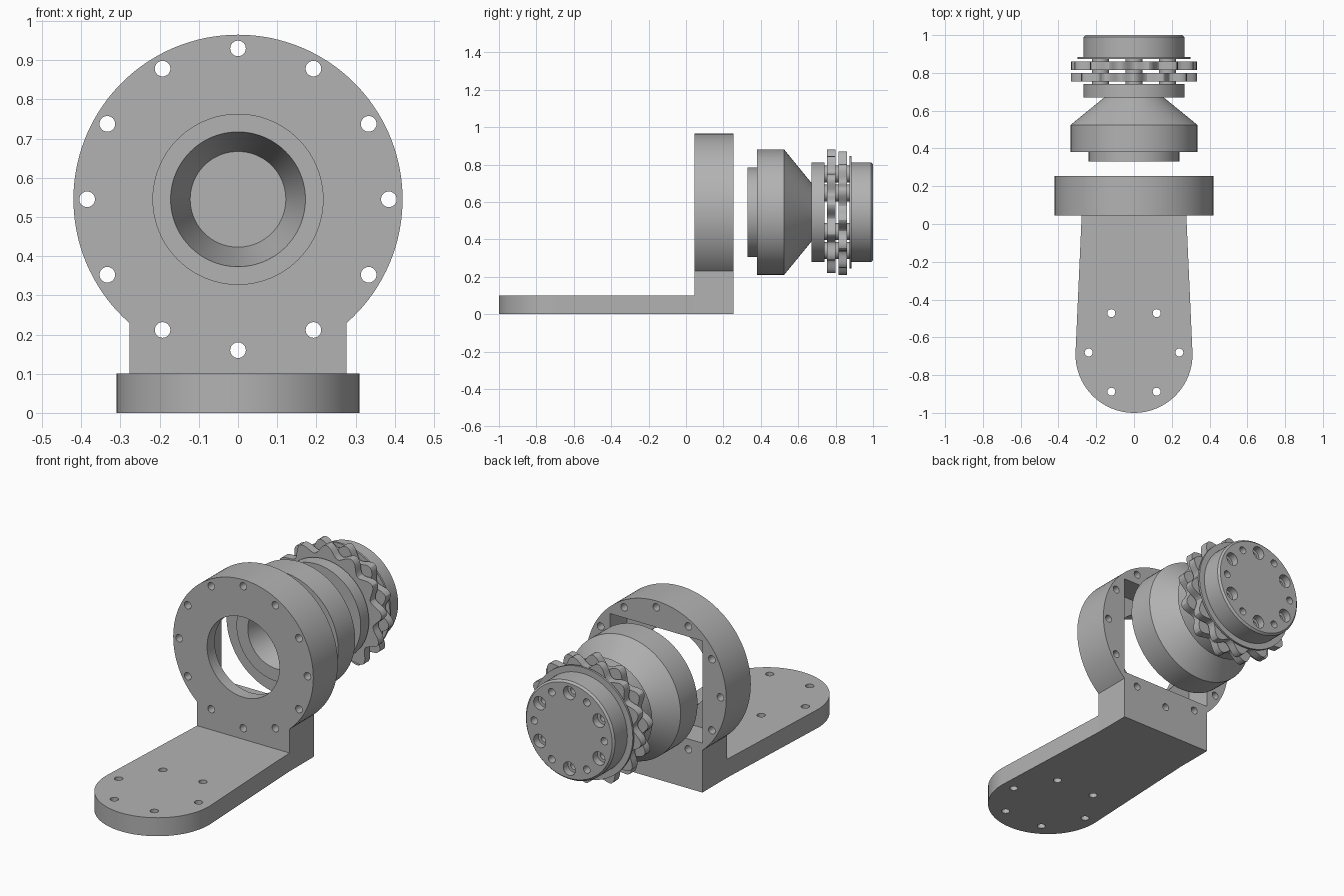
import bpy, bmesh
from math import sin, cos, pi, radians
from mathutils import Matrix, Vector

if "Cube" in bpy.data.objects:
    bpy.data.objects.remove(bpy.data.objects["Cube"])

AXIS_Z = 0.545      # height of the main axis
FRONT, BACK = 0.045, 0.255   # faces of the upright ring
NECK = 0.277        # half width of the neck

metal = bpy.data.materials.new("plain grey metal")
metal.use_nodes = True
grey = (0.45, 0.45, 0.45, 1)
metal.diffuse_color = grey
metal.node_tree.nodes["Principled BSDF"].inputs["Base Color"].default_value = grey


def finish(bm, name):
    bmesh.ops.recalc_face_normals(bm, faces=bm.faces)
    mesh = bpy.data.meshes.new(name)
    bm.to_mesh(mesh)
    bm.free()
    mesh.materials.append(metal)
    obj = bpy.data.objects.new(name, mesh)
    bpy.context.collection.objects.link(obj)
    return obj


def prism(name, points, direction):
    """Extrude a closed outline along a direction."""
    bm = bmesh.new()
    face = bm.faces.new([bm.verts.new(p) for p in points])
    out = bmesh.ops.extrude_face_region(bm, geom=[face])
    moved = [g for g in out["geom"] if isinstance(g, bmesh.types.BMVert)]
    bmesh.ops.translate(bm, verts=moved, vec=Vector(direction))
    return finish(bm, name)


def lathe(name, profile, sides=96):
    """Turn (y, radius) points around the main axis; zero radius closes an end."""
    bm = bmesh.new()
    verts = [bm.verts.new((0, y, AXIS_Z + r)) for y, r in profile]
    edges = [bm.edges.new(pair) for pair in zip(verts, verts[1:])]
    bmesh.ops.spin(bm, geom=verts + edges, cent=(0, 0, AXIS_Z), axis=(0, 1, 0),
                   angle=2 * pi, steps=sides, use_merge=True)
    bmesh.ops.remove_doubles(bm, verts=bm.verts, dist=0.0001)
    return finish(bm, name)


def rods(name, centres, radius, depth, along_y=True, sides=24):
    """Several equal cylinders in one mesh."""
    bm = bmesh.new()
    turn = Matrix.Rotation(pi / 2, 4, 'X') if along_y else Matrix()
    for c in centres:
        bmesh.ops.create_cone(bm, cap_ends=True, segments=sides, radius1=radius,
                              radius2=radius, depth=depth,
                              matrix=Matrix.Translation(c) @ turn)
    return finish(bm, name)


def around(count, radius, y, start=0.0):
    """Evenly spaced points on a circle about the main axis."""
    angles = [start + 2 * pi * i / count for i in range(count)]
    return [(radius * sin(a), y, AXIS_Z + radius * cos(a)) for a in angles]


def combine(obj, other, operation='DIFFERENCE'):
    mod = obj.modifiers.new("combine", 'BOOLEAN')
    mod.operation, mod.solver, mod.object = operation, 'EXACT', other
    bpy.context.view_layer.objects.active = obj
    bpy.ops.object.modifier_apply(modifier=mod.name)
    bpy.data.objects.remove(other)


# Upright ring with its neck
R = 0.42
join = pi - 0.7205
arc = [-join + 2 * join * i / 96 for i in range(97)]
outline = [(-NECK, FRONT, 0)]
outline += [(R * sin(a), FRONT, AXIS_Z + R * cos(a)) for a in arc]
outline += [(NECK, FRONT, 0)]
bracket = prism("bracket", outline, (0, BACK - FRONT, 0))

# Tongue-shaped foot
TIP_Y, TIP_R = -0.69, 0.31
foot_line = [(NECK, 0.15, 0), (NECK, FRONT, 0)]
foot_line += [(TIP_R * cos(pi * i / 40), TIP_Y - TIP_R * sin(pi * i / 40), 0)
              for i in range(41)]
foot_line += [(-NECK, FRONT, 0), (-NECK, 0.15, 0)]
combine(bracket, prism("foot", foot_line, (0, 0, 0.1)), 'UNION')

# Square pocket at the back, round window at the front
pocket = [(sx * NECK, 0.11, AXIS_Z + sz * NECK)
          for sx, sz in ((-1, -1), (1, -1), (1, 1), (-1, 1))]
combine(bracket, prism("pocket_cutter", pocket, (0, 0.3, 0)))
combine(bracket, rods("window_cutter", [(0, 0.05, AXIS_Z)], 0.217, 0.2, sides=96))

# Bolt holes in ring and foot
combine(bracket, rods("ring_hole_cutter", around(12, 0.385, 0.15), 0.02, 0.4))
foot_holes = [(0.24 * cos(i * pi / 3), -0.68 + 0.24 * sin(i * pi / 3), 0.05)
              for i in range(6)]
combine(bracket, rods("foot_hole_cutter", foot_holes, 0.021, 0.3, along_y=False))

# Hub with tapered bore, collar and cone
hub = lathe("hub", [(0.53, 0), (0.53, 0.122), (0.33, 0.172), (0.33, 0.24),
                    (0.38, 0.24), (0.38, 0.335), (0.525, 0.335),
                    (0.672, 0.155), (0.672, 0)])
backing_disc = lathe("backing_disc", [(0.67, 0), (0.67, 0.267),
                                      (0.74, 0.267), (0.74, 0)])

# Two wavy sprockets, half a turn apart
TEETH = 13
sprockets = []
for name, y, phase in (("inner_sprocket", 0.755, 0), ("outer_sprocket", 0.815, pi)):
    wave = []
    for i in range(TEETH * 12):
        a = 2 * pi * i / (TEETH * 12)
        r = 0.309 + 0.026 * cos(TEETH * a)
        wave.append((r * sin(a + phase), y, AXIS_Z + r * cos(a + phase)))
    sprockets.append(prism(name, wave, (0, 0.045, 0)))

# Spacer posts through the sprocket stack
posts = rods("spacer_posts", around(6, 0.205, 0.8075), 0.045, 0.139)

# End flange with thin lip and counterbored bolt holes
flange = lathe("end_flange", [(0.873, 0), (0.873, 0.3), (0.884, 0.3), (0.884, 0.267),
                              (0.99, 0.267), (1.0, 0.257), (1.0, 0)])
combine(flange, rods("counterbore_cutter", around(6, 0.205, 1.0), 0.036, 0.08))
combine(flange, rods("bolt_cutter", around(6, 0.205, 0.96), 0.02, 0.1))
combine(flange, rods("pin_cutter", around(6, 0.21, 1.0, pi / 6), 0.02, 0.12))

# Smooth curved walls, sharp edges kept
bpy.ops.object.select_all(action='DESELECT')
for obj in [bracket, hub, backing_disc, posts, flange] + sprockets:
    obj.select_set(True)
    bpy.context.view_layer.objects.active = obj
bpy.ops.object.shade_smooth_by_angle(angle=radians(30))
